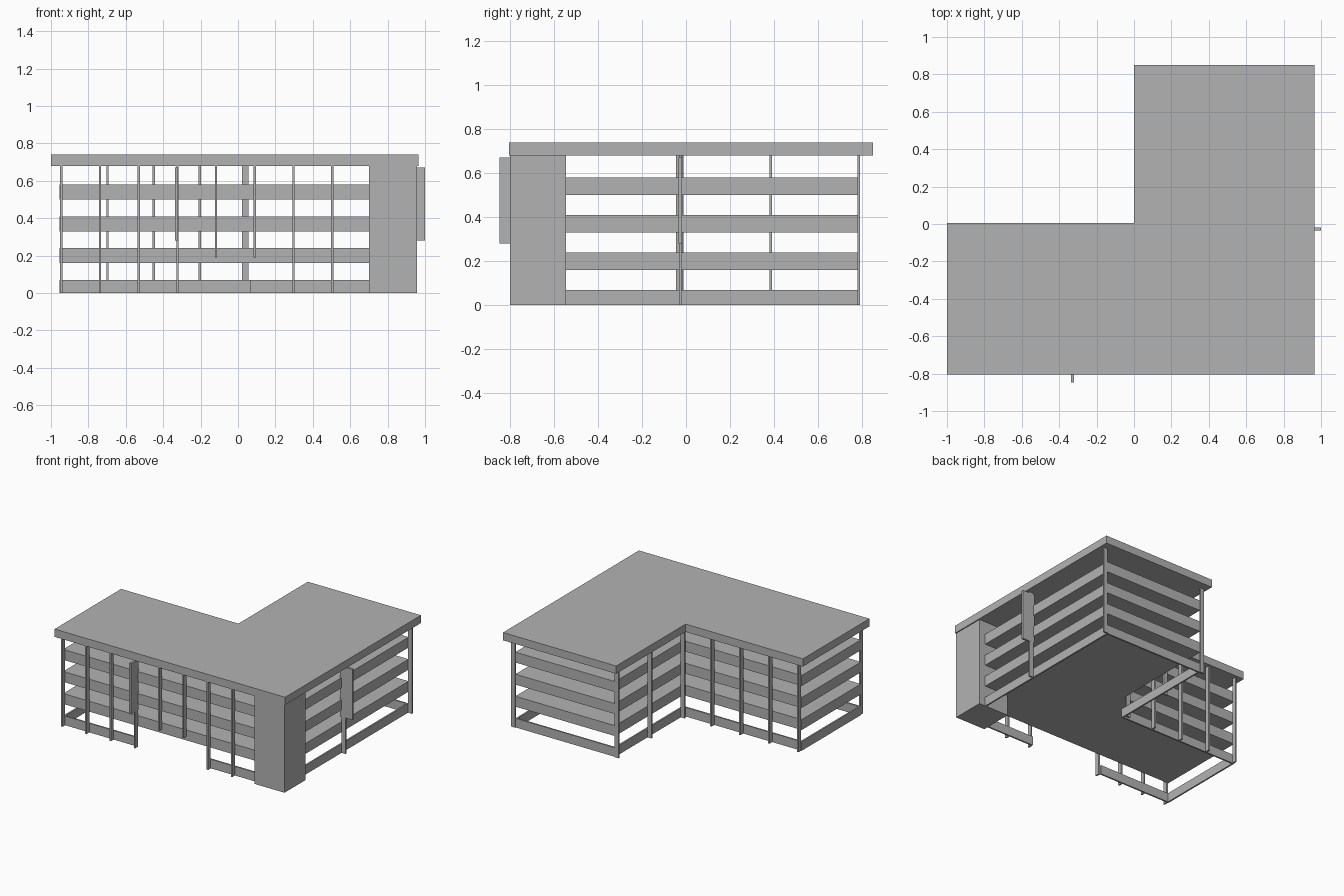
import bpy
import bmesh

cube = bpy.data.objects.get("Cube")
if cube:
    bpy.data.objects.remove(cube, do_unlink=True)

# One concrete grey for the whole building
grey = bpy.data.materials.new("concrete_grey")
grey.use_nodes = True
colour = (0.45, 0.45, 0.45, 1)
grey.diffuse_color = colour
grey.node_tree.nodes["Principled BSDF"].inputs["Base Color"].default_value = colour


def prism(name, outline, z0, z1):
    """Extrude a flat outline from z0 to z1."""
    bm = bmesh.new()
    face = bm.faces.new([bm.verts.new((x, y, z0)) for x, y in outline])
    top = bmesh.ops.extrude_face_region(bm, geom=[face])["geom"]
    moved = [v for v in top if isinstance(v, bmesh.types.BMVert)]
    bmesh.ops.translate(bm, verts=moved, vec=(0, 0, z1 - z0))
    bmesh.ops.recalc_face_normals(bm, faces=bm.faces)
    mesh = bpy.data.meshes.new(name)
    bm.to_mesh(mesh)
    bm.free()
    mesh.materials.append(grey)
    obj = bpy.data.objects.new(name, mesh)
    bpy.context.collection.objects.link(obj)
    return obj


def box(name, x0, x1, y0, y1, z0, z1):
    return prism(name, [(x0, y0), (x1, y0), (x1, y1), (x0, y1)], z0, z1)


def l_shape(x0, x1, y0, y1, notch_x, notch_y):
    return [(x0, y0), (x1, y0), (x1, y1), (notch_x, y1), (notch_x, notch_y), (x0, notch_y)]


EAVES = 0.68
LEFT, RIGHT, FRONT, BACK = -0.955, 0.905, -0.765, 0.785
INNER_X, INNER_Y = 0.055, -0.045
DEPTH, HALF = 0.033, 0.006

# Roof and the three parking decks
prism("roof", l_shape(-1, 0.965, -0.805, 0.85, 0, 0.005), EAVES, 0.74)
for i in range(3):
    z = 0.16 + 0.17 * i
    prism(f"deck_{i + 1}", l_shape(LEFT, RIGHT, FRONT, BACK, INNER_X, INNER_Y), z, z + 0.08)

# Solid corner stair tower
box("stair_tower", 0.70, 0.957, -0.80, -0.545, 0, EAVES)

# Front posts, the middle two shortened above the entrance
for i in range(8):
    x = -0.945 + 0.207 * i
    foot = 0.19 if i in (4, 5) else 0
    box(f"front_post_{i + 1}", x - HALF, x + HALF, FRONT - DEPTH, FRONT, foot, EAVES)

# Posts of the courtyard walls
for i in range(4):
    x = -0.945 + 0.247 * i
    box(f"courtyard_back_post_{i + 1}", x - HALF, x + HALF, INNER_Y, INNER_Y + DEPTH, 0, EAVES)
for i, y in enumerate((INNER_Y + 0.025, 0.385, BACK)):
    box(f"courtyard_side_post_{i + 1}", INNER_X - DEPTH, INNER_X, y - HALF, y + HALF, 0, EAVES)

# Posts of the right wall
for i, y in enumerate((-0.026, BACK)):
    box(f"right_post_{i + 1}", RIGHT, RIGHT + DEPTH, y - HALF, y + HALF, 0, EAVES)

# Low ground curbs, left open at the entrance
T = 0.012
for name, x0, x1, y0, y1 in (
    ("front_left_curb", LEFT, -0.33, FRONT, FRONT + T),
    ("front_right_curb", 0.295, 0.70, FRONT, FRONT + T),
    ("left_curb", LEFT, LEFT + T, FRONT, INNER_Y),
    ("courtyard_back_curb", LEFT, INNER_X, INNER_Y - T, INNER_Y),
    ("courtyard_side_curb", INNER_X, INNER_X + T, INNER_Y - T, BACK),
    ("back_curb", INNER_X, RIGHT, BACK - T, BACK),
    ("right_curb", RIGHT - T, RIGHT, -0.545, BACK),
):
    box(name, x0, x1, y0, y1, 0, 0.07)

# Upright blade signs
box("front_blade", -0.337, -0.321, -0.847, FRONT + 0.01, 0.28, 0.67)
box("right_blade", RIGHT - 0.01, 1.0, -0.035, -0.019, 0.28, 0.67)
